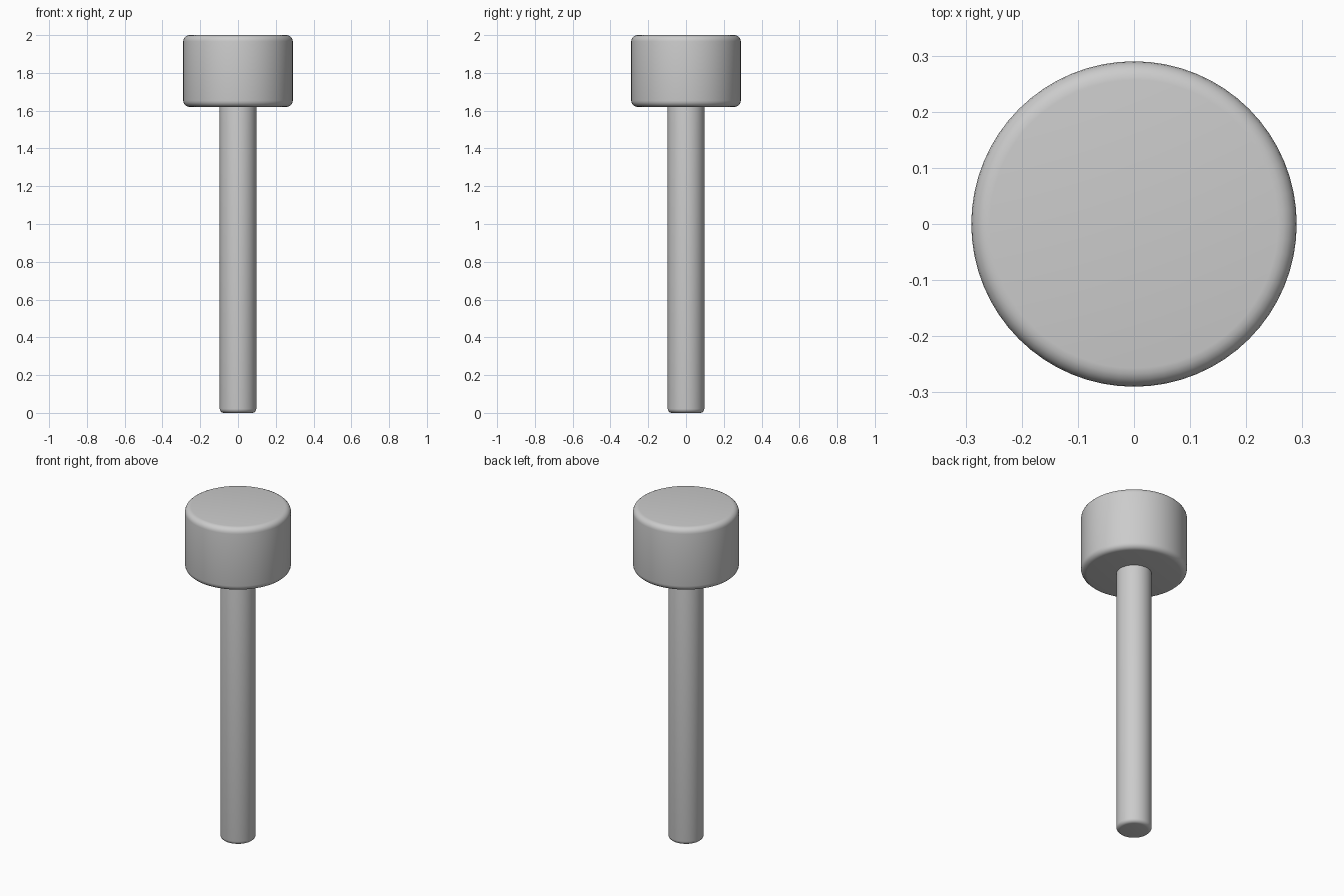
import bpy
import math

if "Cube" in bpy.data.objects:
    bpy.data.objects.remove(bpy.data.objects["Cube"])

SEGMENTS = 64


def rounded_cylinder(name, radius, z0, z1, bevel, round_top=True):
    """Upright cylinder from z0 to z1 with rounded rims."""
    bpy.ops.mesh.primitive_cylinder_add(
        vertices=SEGMENTS, radius=radius, depth=z1 - z0,
        location=(0, 0, (z0 + z1) / 2))
    obj = bpy.context.object
    obj.name = name
    mod = obj.modifiers.new("rounded_rims", "BEVEL")
    mod.width = bevel
    mod.segments = 5
    mod.limit_method = 'ANGLE'
    mod.angle_limit = math.radians(40)
    bpy.ops.object.modifier_apply(modifier=mod.name)
    bpy.ops.object.shade_smooth_by_angle(angle=math.radians(35))
    return obj


# Long thin handle, its top end set inside the head
rounded_cylinder("handle", 0.097, 0.0, 1.66, 0.022)

# Wide mallet-like head
rounded_cylinder("head", 0.29, 1.62, 2.0, 0.033)
